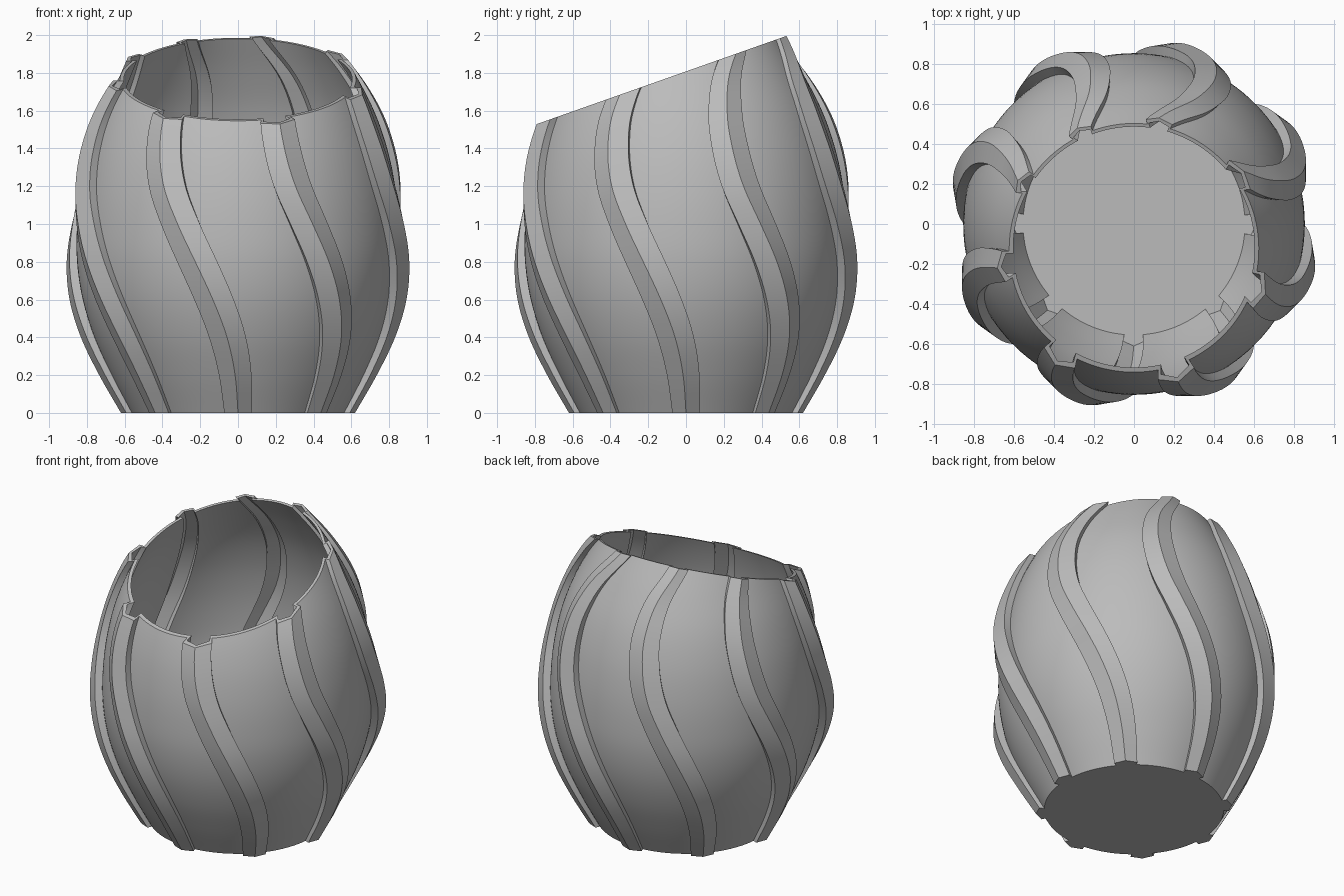
import bpy, bmesh
from math import sin, cos, radians, degrees

cube = bpy.data.objects.get("Cube")
if cube:
    bpy.data.objects.remove(cube, do_unlink=True)

RIBS, ROWS, ARC, WALL, FLOOR, STEP = 8, 56, 14, 0.02, 0.02, 0.2
# body radius and twist (degrees) at every STEP of height
RADIUS = [.565, .67, .76, .822, .852, .852, .832, .79, .72, .617, .495]
TWIST = [0, 1.2, 4, 8.5, 14, 20, 25.5, 28.5, 29, 25, 13]


def smooth(table, z):
    """Catmull-Rom interpolation through evenly spaced values."""
    n = len(table) - 1
    i = max(0, min(n - 1, int(z / STEP)))
    t = z / STEP - i
    b, c = table[i], table[i + 1]
    a = table[i - 1] if i > 0 else 2 * b - c
    d = table[i + 2] if i + 2 <= n else 2 * c - b
    return b + t * ((c - a) + t * ((2 * a - 5 * b + 4 * c - d) + t * (3 * (b - c) + d - a))) / 2


def section(inset):
    """One turn of the ribbed outline as (angle, radius factor)."""
    shrink = degrees(inset / 0.8)
    base, shoulder = 6.3 - shrink, 7.0 - shrink
    rib = [(-base, 1), (-shoulder, 1.055), (0, 1.097), (shoulder, 1.055)]
    pitch = 360 / RIBS
    gap = [(base + (pitch - 2 * base) * i / ARC, 1) for i in range(ARC)]
    return [(a + pitch * k - 90, f) for k in range(RIBS) for a, f in rib + gap]


def point(col, inset, z):
    r = smooth(RADIUS, z) * col[1] - inset
    a = radians(col[0] - smooth(TWIST, z))
    return r * cos(a), r * sin(a), z


def rim_height(col, inset):
    """Height where a column meets the slanted cut."""
    lo, hi = 1.0, 2.1
    for _ in range(30):
        z = (lo + hi) / 2
        if z < 1.808 + 0.353 * point(col, inset, z)[1]:
            lo = z
        else:
            hi = z
    return lo


def skin(bm, inset, bottom):
    """Twisted wall as columns of vertices from the bottom to the rim."""
    grid = []
    for col in section(inset):
        top = rim_height(col, inset)
        grid.append([bm.verts.new(point(col, inset, bottom + (top - bottom) * j / ROWS))
                     for j in range(ROWS + 1)])
    for i, col in enumerate(grid):
        prev = grid[i - 1]
        for j in range(ROWS):
            bm.faces.new((prev[j], col[j], col[j + 1], prev[j + 1]))
    bm.faces.new([col[0] for col in grid])
    return grid


# vessel: outer skin, inner skin with floor, and slanted rim
bm = bmesh.new()
outer = skin(bm, 0, 0)
inner = skin(bm, WALL, FLOOR)
for i in range(len(outer)):
    bm.faces.new((outer[i - 1][-1], outer[i][-1], inner[i][-1], inner[i - 1][-1]))
bmesh.ops.recalc_face_normals(bm, faces=bm.faces)
mesh = bpy.data.meshes.new("ribbed_vase")
bm.to_mesh(mesh)
bm.free()

# plain grey finish
grey = bpy.data.materials.new("plain_grey")
grey.use_nodes = True
colour = (0.5, 0.5, 0.5, 1)
grey.diffuse_color = colour
grey.node_tree.nodes["Principled BSDF"].inputs["Base Color"].default_value = colour
mesh.materials.append(grey)

vase = bpy.data.objects.new("ribbed_vase", mesh)
bpy.context.collection.objects.link(vase)
bpy.context.view_layer.objects.active = vase
vase.select_set(True)
bpy.ops.object.shade_smooth_by_angle(angle=radians(25))
